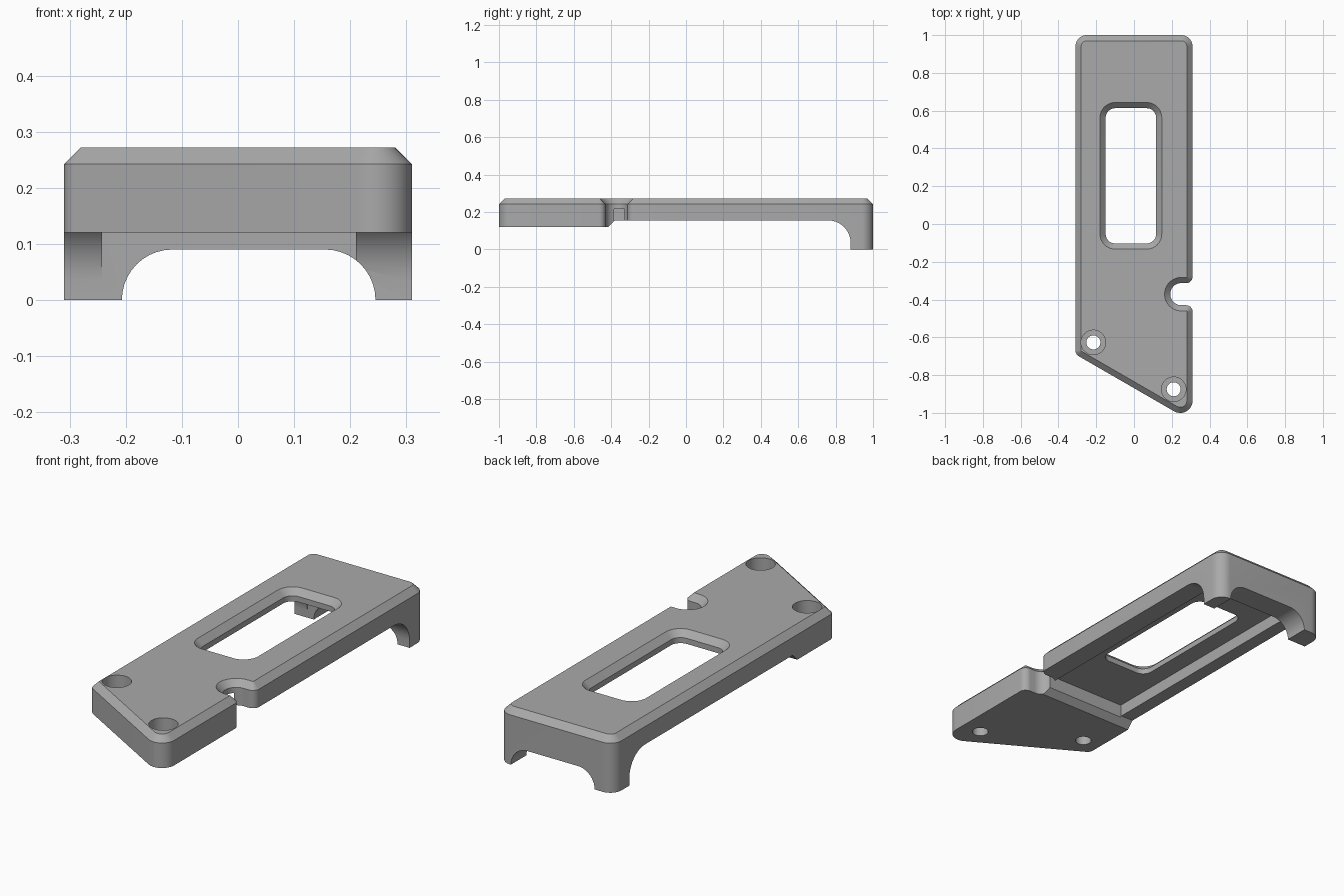
import bpy, bmesh, math
from mathutils import Vector

if "Cube" in bpy.data.objects:
    bpy.data.objects.remove(bpy.data.objects["Cube"], do_unlink=True)

TOP, EDGE, CHAMFER = 0.272, 0.242, 0.03
PAD, RIM, FLOOR = 0.12, 0.155, 0.215     # undersides of pad, side rims and pocket
BELOW = -0.1


def rounded(corners, steps=10):
    """Outline from (x, y, radius) corners, each rounded with an arc."""
    out = []
    for i, (x, y, r) in enumerate(corners):
        p = Vector((x, y))
        if r == 0:
            out.append(p)
            continue
        a = (Vector(corners[i - 1][:2]) - p).normalized()
        b = (Vector(corners[(i + 1) % len(corners)][:2]) - p).normalized()
        half = a.angle(b) / 2
        centre = p + (a + b).normalized() * r / math.sin(half)
        start = p + a * r / math.tan(half) - centre
        sweep = math.pi - 2 * half
        if a.x * b.y - a.y * b.x > 0:
            sweep = -sweep
        for k in range(steps + 1):
            t = sweep * k / steps
            c, s = math.cos(t), math.sin(t)
            out.append(centre + Vector((start.x * c - start.y * s,
                                        start.x * s + start.y * c)))
    return out


def grow(outline, d):
    """Offset a counter-clockwise outline outwards by d."""
    out = []
    for i, p in enumerate(outline):
        u = (p - outline[i - 1]).normalized()
        v = (outline[(i + 1) % len(outline)] - p).normalized()
        n, m = Vector((u.y, -u.x)), Vector((v.y, -v.x))
        out.append(p + (n + m) * d / (1 + n.dot(m)))
    return out


def loft(name, outline, levels, place=lambda x, y, z: (x, y, z)):
    """Closed solid through offset copies of an outline at (height, offset) levels."""
    bm = bmesh.new()
    rings = [[bm.verts.new(place(p.x, p.y, z)) for p in grow(outline, d)]
             for z, d in levels]
    n = len(outline)
    for low, high in zip(rings, rings[1:]):
        for i in range(n):
            j = (i + 1) % n
            bm.faces.new((low[i], low[j], high[j], high[i]))
    bm.faces.new(rings[0][::-1])
    bm.faces.new(rings[-1])
    bmesh.ops.recalc_face_normals(bm, faces=bm.faces)
    mesh = bpy.data.meshes.new(name)
    bm.to_mesh(mesh)
    bm.free()
    ob = bpy.data.objects.new(name, mesh)
    bpy.context.collection.objects.link(ob)
    return ob


def box(x0, x1, y0, y1, r=0):
    return rounded([(x0, y0, r), (x1, y0, r), (x1, y1, r), (x0, y1, r)])


# Plate with slanted front, side notch and chamfered top edge
plate = loft("cover_plate", rounded([
    (-0.31, -0.69, 0.034), (0.31, -1.048, 0.065),
    (0.31, -0.43, 0.034), (0.192, -0.43, 0.058),
    (0.192, -0.313, 0.058), (0.31, -0.313, 0.034),
    (0.31, 1, 0.06), (-0.31, 1, 0.06)]),
    [(0, 0), (EDGE, 0), (TOP, -CHAMFER)])

# Side profile under the pad, rims and curved legs
side = rounded([(-1.1, BELOW, 0), (0.88, BELOW, 0), (0.88, RIM, 0.12),
                (-0.38, RIM, 0), (-0.415, PAD, 0), (-1.1, PAD, 0)])
cutters = [loft("side_cutter", side, [(-0.5, 0), (0.5, 0)],
                lambda x, y, z: (z, x, y))]

# Pocket under the plate
cutters.append(loft("pocket_cutter", box(-0.242, 0.21, -0.385, 0.88),
                    [(BELOW, 0), (FLOOR, 0)]))

# Arch between the back legs
arch = rounded([(-0.207, BELOW, 0), (0.245, BELOW, 0),
                (0.245, 0.09, 0.09), (-0.207, 0.09, 0.09)])
cutters.append(loft("arch_cutter", arch, [(0.7, 0), (1.1, 0)],
                    lambda x, y, z: (x, z, y)))

# Window with chamfered rim
cutters.append(loft("window_cutter", box(-0.15, 0.117, -0.103, 0.613, 0.05),
                    [(BELOW, 0), (EDGE, 0), (TOP + CHAMFER, 2 * CHAMFER)]))

# Counterbored screw holes
for x, y in ((-0.215, -0.627), (0.21, -0.875)):
    r = 0.037
    cutters.append(loft("screw_hole_cutter", box(x - r, x + r, y - r, y + r, r * 0.999),
                        [(BELOW, 0), (0.185, 0), (0.185, 0.028), (0.3, 0.028)]))

bpy.context.view_layer.objects.active = plate
plate.select_set(True)
for cutter in cutters:
    cutter.hide_render = True
    mod = plate.modifiers.new("cut", "BOOLEAN")
    mod.object, mod.operation, mod.solver = cutter, "DIFFERENCE", "EXACT"
    bpy.ops.object.modifier_apply(modifier=mod.name)
    bpy.data.objects.remove(cutter, do_unlink=True)

# Plain grey finish
grey = bpy.data.materials.new("plain_grey")
grey.use_nodes = True
colour = (0.4, 0.4, 0.4, 1)
grey.diffuse_color = colour
grey.node_tree.nodes["Principled BSDF"].inputs["Base Color"].default_value = colour
plate.data.materials.clear()
plate.data.materials.append(grey)
for face in plate.data.polygons:
    face.material_index = 0
bpy.ops.object.shade_smooth_by_angle(angle=math.radians(30))
